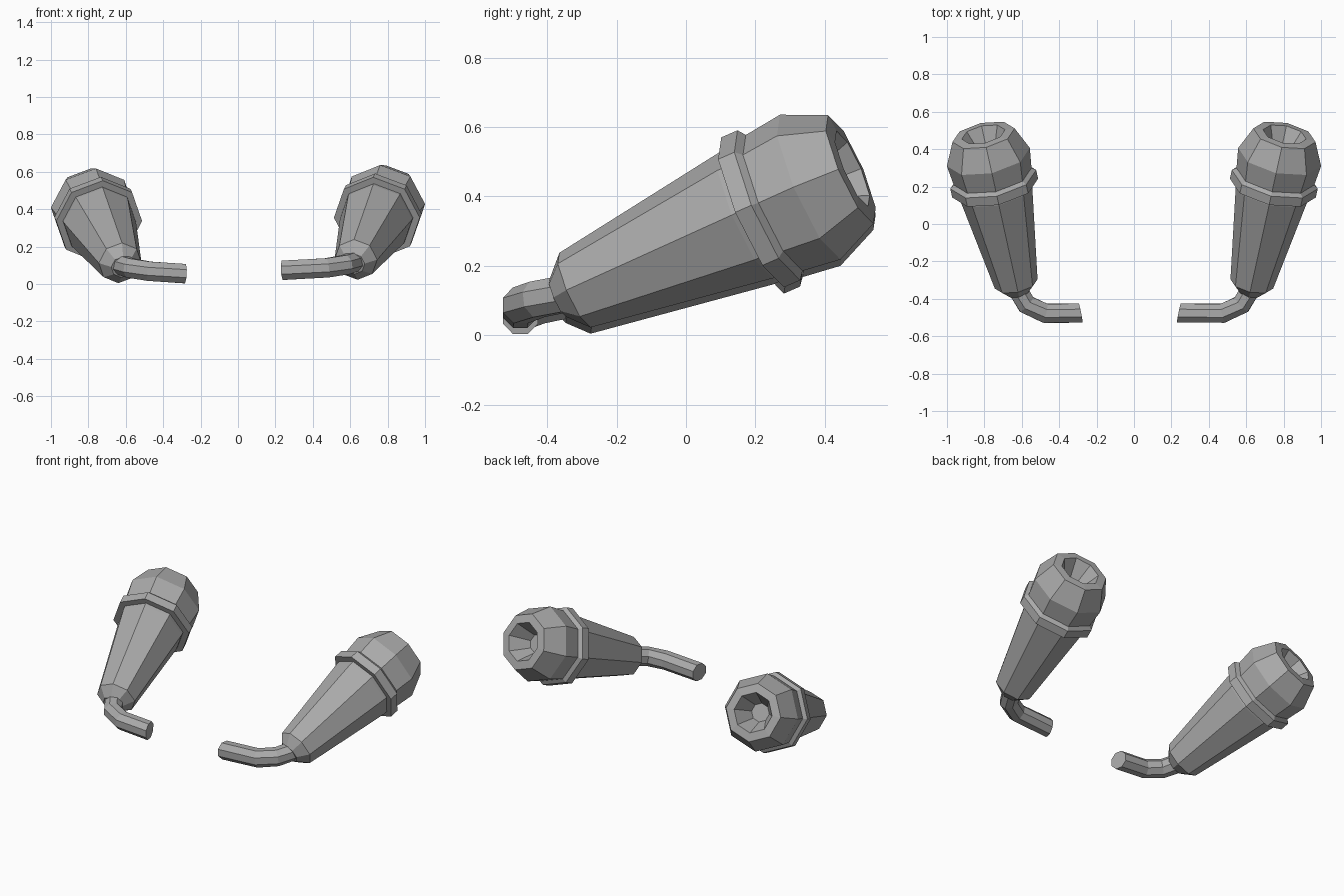
import bpy
import bmesh
import math
from mathutils import Vector

cube = bpy.data.objects.get("Cube")
if cube:
    bpy.data.objects.remove(cube, do_unlink=True)

SIDES = 8
UP = Vector((0, 0, 1))

metal = bpy.data.materials.new("grey metal")
metal.use_nodes = True
metal.diffuse_color = (0.4, 0.4, 0.4, 1)
metal.node_tree.nodes["Principled BSDF"].inputs["Base Color"].default_value = metal.diffuse_color


def loft(name, rings, roll=0.0):
    """Skin eight-sided rings given as (centre, axis, radius), with end caps."""
    bm = bmesh.new()
    loops = []
    for centre, axis, radius in rings:
        axis = axis.normalized()
        side = axis.cross(UP).normalized()
        top = side.cross(axis)
        angles = [math.tau * (i + roll) / SIDES for i in range(SIDES)]
        loops.append([bm.verts.new(centre + radius * (top * math.cos(a) + side * math.sin(a)))
                      for a in angles])
    for a, b in zip(loops, loops[1:]):
        for i in range(SIDES):
            j = (i + 1) % SIDES
            bm.faces.new((a[i], a[j], b[j], b[i]))
    bm.faces.new(loops[0])
    bm.faces.new(loops[-1])
    bmesh.ops.recalc_face_normals(bm, faces=bm.faces)
    mesh = bpy.data.meshes.new(name)
    bm.to_mesh(mesh)
    bm.free()
    mesh.materials.append(metal)
    obj = bpy.data.objects.new(name, mesh)
    bpy.context.collection.objects.link(obj)


def exhaust(label, s, drop, tip_x):
    start = Vector((s * 0.63, -0.32, 0.13 - drop))
    axis = Vector((s * 0.197, 0.898, 0.393)).normalized()

    def turned(name, profile):
        loft(label + name, [(start + axis * t, axis, r) for t, r in profile])

    # Tapered body with a short nose cone
    turned("_body", [(-0.055, 0.06), (0, 0.117), (0.55, 0.198), (0.6, 0.198)])
    # Raised collar
    turned("_collar", [(0.57, 0.235), (0.622, 0.235), (0.64, 0.212)])
    # Rounded muffler with a recessed funnel mouth
    turned("_muffler", [(0.6, 0.205), (0.64, 0.213), (0.755, 0.227),
                        (0.885, 0.17), (0.89, 0.118), (0.77, 0.055)])

    # Bent inlet pipe
    path = [Vector((s * x, y, z - drop)) for x, y, z in (
        (tip_x, -0.477, 0.073), (0.475, -0.477, 0.086),
        (0.575, -0.43, 0.103), (0.625, -0.345, 0.12))]
    axes = []
    for i, p in enumerate(path):
        before = (p - path[i - 1]).normalized() if i else Vector()
        after = (path[i + 1] - p).normalized() if i < len(path) - 1 else Vector()
        axes.append(before + after)
    axes[0] = Vector((s, -0.2, 0.05))
    loft(label + "_inlet_pipe", [(p, a, 0.056) for p, a in zip(path, axes)], 0.5)


exhaust("left", 1, 0.0, 0.24)
exhaust("right", -1, 0.018, 0.285)
